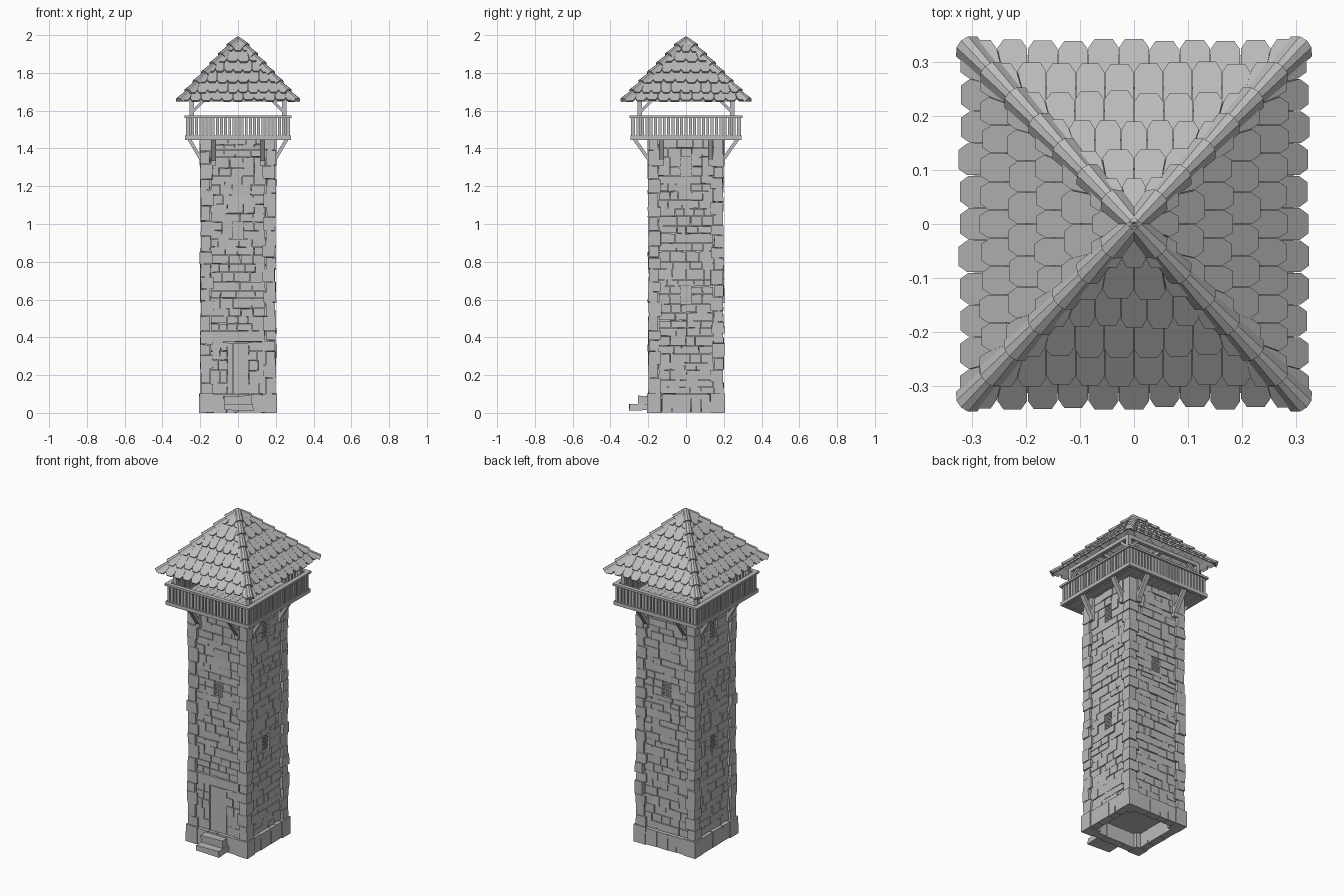
import bpy, bmesh, random
from math import pi
from mathutils import Matrix, Vector

random.seed(7)
cube = bpy.data.objects.get("Cube")
if cube:
    bpy.data.objects.remove(cube, do_unlink=True)

GREY = (0.5, 0.5, 0.5, 1)
stone = bpy.data.materials.new("plain grey")
stone.use_nodes = True
stone.diffuse_color = GREY
stone.node_tree.nodes["Principled BSDF"].inputs["Base Color"].default_value = GREY
stone.node_tree.nodes["Principled BSDF"].inputs["Roughness"].default_value = 0.9

# local side frame: x runs along the wall, -y points outward; side 0 is the front
SIDES = [Matrix.Rotation(k * pi / 2, 4, 'Z') for k in range(4)]
rnd = random.uniform


def finish(bm, name):
    bmesh.ops.recalc_face_normals(bm, faces=bm.faces)
    mesh = bpy.data.meshes.new(name)
    bm.to_mesh(mesh)
    bm.free()
    mesh.materials.append(stone)
    obj = bpy.data.objects.new(name, mesh)
    bpy.context.collection.objects.link(obj)
    return obj


def box(bm, x, y, z, m=Matrix(), jitter=0):
    """Box between (min, max) pairs, with optional rough-hewn corners."""
    verts = bmesh.ops.create_cube(bm, size=1)["verts"]
    for v in verts:
        p = [lo if c < 0 else hi for c, (lo, hi) in zip(v.co, (x, y, z))]
        v.co = m @ Vector([c + rnd(-jitter, jitter) for c in p])


def beam(bm, a, b, w, h, m=Matrix()):
    """Square timber from a to b."""
    a, b = Vector(a), Vector(b)
    d = b - a
    t = (Matrix.Translation((a + b) / 2) @ d.to_track_quat('Z', 'Y').to_matrix().to_4x4()
         @ Matrix.Diagonal((w, h, d.length, 1)))
    bmesh.ops.create_cube(bm, size=1, matrix=m @ t)


def prism(bm, points, offset, m=Matrix()):
    """Flat outline thickened by an offset vector."""
    low = [bm.verts.new(m @ p) for p in points]
    high = [bm.verts.new(m @ (p + offset)) for p in points]
    bm.faces.new(low)
    bm.faces.new(high)
    n = len(points)
    for i in range(n):
        j = (i + 1) % n
        bm.faces.new((low[i], low[j], high[j], high[i]))


def splits(lo, hi, small, large):
    """Random cuts from lo to hi."""
    cuts = [lo]
    while hi - cuts[-1] > large + small:
        cuts.append(cuts[-1] + rnd(small, large))
    if hi - cuts[-1] > large:
        cuts.append((cuts[-1] + hi) / 2)
    return list(zip(cuts, cuts[1:] + [hi]))


def masonry(bm, m, u0, u1, z0, z1):
    for a, b in splits(z0, z1, 0.035, 0.058):
        for c, d in splits(u0, u1, 0.04, 0.1):
            g = rnd(0.0003, 0.002)
            out = rnd(0.183, 0.19)
            box(bm, (c + g, d - g), (-out, -0.165), (a + g, b - g), m, 0.0013)


# inner core
bm = bmesh.new()
box(bm, (-0.174, 0.174), (-0.174, 0.174), (0.09, 1.455))
finish(bm, "tower_core")

# wall stones around the openings: (half width, bottom, top)
WIN = 0.028
front = [(0.14, 0.1, 0.435), (WIN, 0.92, 1.01)]
back = [(WIN, 0.92, 1.01)]
flank = [(WIN, 0.575, 0.67), (WIN, 1.255, 1.355)]
bm = bmesh.new()
for m, holes in zip(SIDES, (front, flank, back, flank)):
    z = 0.1
    for half, lo, hi in holes:
        if lo > z:
            masonry(bm, m, -0.145, 0.145, z, lo)
        if half < 0.1:
            masonry(bm, m, -0.145, -half, lo, hi)
            masonry(bm, m, half, 0.145, lo, hi)
        z = hi
    masonry(bm, m, -0.145, 0.145, z, 1.45)
finish(bm, "wall_stones")

# corner quoins with alternating long and short legs
bm = bmesh.new()
for m in SIDES:
    for i, (a, b) in enumerate(splits(0.1, 1.45, 0.05, 0.085)):
        lx, ly = (0.066, 0.05) if i % 2 else (0.05, 0.066)
        o = rnd(0.195, 0.202)
        box(bm, (o - lx, o), (-o, ly - o), (a + 0.001, b - 0.001), m, 0.002)
finish(bm, "corner_quoins")

# plinth ring, open underneath
bm = bmesh.new()
for m in SIDES:
    box(bm, (0.13, 0.206), (-0.206, -0.13), (0, 0.102), m, 0.002)
    for a, b in splits(-0.13, 0.13, 0.05, 0.1):
        box(bm, (a + 0.001, b - 0.001), (-0.203, -0.155), (0.002, 0.098), m, 0.0015)
finish(bm, "plinth_stones")

# lattice windows
bm = bmesh.new()
for m, holes in zip(SIDES, (front, flank, back, flank)):
    for half, lo, hi in holes:
        if half > 0.1:
            continue
        for s in (-1, 1):
            for i in range(-3, 5):
                c = i * 0.024
                a = max(-half, -c)
                b = min(half, hi - lo - c)
                if b - a > 0.005:
                    beam(bm, (s * a, -0.179, lo + a + c), (s * b, -0.179, lo + b + c), 0.004, 0.006, m)
finish(bm, "window_lattices")

# door, its stone surround and lintel
bm = bmesh.new()
for i in range(4):
    x = -0.055 + i * 0.0275
    box(bm, (x, x + 0.027), (-0.186, -0.165), (0.1, 0.37))
finish(bm, "door")
bm = bmesh.new()
for s in (-1, 1):
    for a, b in splits(0.1, 0.375, 0.045, 0.07):
        edge = rnd(0.085, 0.115)
        for c, d in ((0.057, edge), (edge + 0.002, 0.145)):
            box(bm, sorted((s * c, s * d)), (-rnd(0.188, 0.194), -0.165), (a + 0.001, b - 0.001), jitter=0.001)
box(bm, (-0.143, 0.143), (-0.196, -0.165), (0.376, 0.433), jitter=0.002)
finish(bm, "door_surround")

# entrance steps
bm = bmesh.new()
box(bm, (-0.07, 0.08), (-0.3, -0.2), (0.014, 0.046), jitter=0.003)
box(bm, (-0.075, 0.07), (-0.252, -0.2), (0.046, 0.09), jitter=0.003)
finish(bm, "entrance_steps")

# gallery floor, brackets, railing and posts
floor, rails, balusters, posts, brackets = [bmesh.new() for _ in range(5)]
for i in range(14):
    x = -0.275 + i * 0.55 / 14
    box(floor, (x + 0.0005, x + 0.0388), (-0.288, 0.288), (1.452, 1.466))
for k, m in enumerate(SIDES):
    w, d = (0.28, 0.295) if k % 2 == 0 else (0.295, 0.28)
    box(rails, (-w, w), (-d, 0.02 - d), (1.446, 1.468), m)
    box(rails, (-w - 0.004, w + 0.004), (-d - 0.004, 0.022 - d), (1.562, 1.574), m)
    for i in range(25):
        x = (i - 12) * w * 2 / 25.6
        box(balusters, (x - 0.0078, x + 0.0078), (0.005 - d, 0.014 - d), (1.466, 1.564), m)
    box(posts, (0.234, 0.256), (-0.256, -0.234), (1.46, 1.67), m)
    box(posts, (-0.256, 0.256), (-0.256, -0.234), (1.648, 1.67), m)
    for s in (-1, 1):
        beam(posts, (s * 0.24, -0.245, 1.595), (s * 0.18, -0.245, 1.655), 0.014, 0.014, m)
        beam(brackets, (s * 0.13, -0.186, 1.325), (s * 0.13, 0.02 - d, 1.452), 0.026, 0.018, m)
        box(brackets, (s * 0.13 - 0.013, s * 0.13 + 0.013), (-0.204, -0.18), (1.31, 1.45), m)
for bm, name in ((floor, "gallery_floor"), (rails, "gallery_rails"), (balusters, "balusters"),
                 (posts, "roof_posts_and_braces"), (brackets, "gallery_brackets")):
    finish(bm, name)

# roof deck: hollow pyramid with crossed tie beams
APEX, EAVE, HX, HY = 1.978, 1.66, 0.295, 0.313
bm = bmesh.new()
tip = bm.verts.new((0, 0, APEX))
rim = [bm.verts.new((x * HX, y * HY, EAVE)) for x, y in ((-1, -1), (1, -1), (1, 1), (-1, 1))]
for i in range(4):
    bm.faces.new((rim[i], rim[(i + 1) % 4], tip))
beam(bm, (-0.25, 0, 1.659), (0.25, 0, 1.659), 0.02, 0.02)
beam(bm, (0, -0.25, 1.659), (0, 0.25, 1.659), 0.02, 0.02)
finish(bm, "roof_deck")

# shingles: overlapping courses with chamfered lower corners
bm = bmesh.new()
for k, m in enumerate(SIDES):
    run, half = (HY, HX) if k % 2 == 0 else (HX, HY)
    slope = (APEX - EAVE) / run
    normal = Vector((0, -slope, 1)).normalized()
    for row in range(6):
        end = run * (1.05 - row * 0.172) - (0 if row == 0 else -0.012)
        top = max(end - run * 0.25, 0.004)
        count = max(2, round(end * half / run * 2 / 0.058) + row % 2)
        wide = 2 * end * half / run / count
        for i in range(count):
            c = (i + 0.5) * wide - end * half / run
            e = end + rnd(-0.003, 0.003)
            r = wide * 0.49
            outline = [(-r, top), (r, top), (r, e - 0.014), (r * 0.6, e), (-r * 0.6, e), (-r, e - 0.014)]
            pts = []
            for u, d in outline:
                limit = d * half / run
                lift = 0.003 + 0.014 * (d - top) / (e - top)
                u = max(-limit, min(limit, c + u))
                pts.append(Vector((u, -d, APEX - d * slope)) + normal * lift)
            prism(bm, pts, normal * -0.011, m)
finish(bm, "roof_shingles")

# hip caps: tapered half hexagons stacked up each ridge
bm = bmesh.new()
for sx in (-1, 1):
    for sy in (-1, 1):
        foot = Vector((sx * 0.312, sy * 0.331, 1.653))
        peak = Vector((0, 0, 1.988))
        axis = (peak - foot).normalized()
        side = axis.cross(Vector((0, 0, 1))).normalized()
        up = side.cross(axis)
        for i in range(7):
            rings = []
            for t, r, lift in ((i / 7, 0.027, 0.006), (min(1, (i + 1.25) / 7), 0.017, -0.002)):
                base = foot.lerp(peak, t) + up * lift
                rings.append([bm.verts.new(base + side * (a * r) + up * (b * r))
                              for a, b in ((-1, -0.45), (-0.55, 0.3), (0, 0.5), (0.55, 0.3), (1, -0.45))])
            low, high = rings
            bm.faces.new(low)
            bm.faces.new(high)
            for j in range(5):
                n = (j + 1) % 5
                bm.faces.new((low[j], low[n], high[n], high[j]))
finish(bm, "hip_caps")
